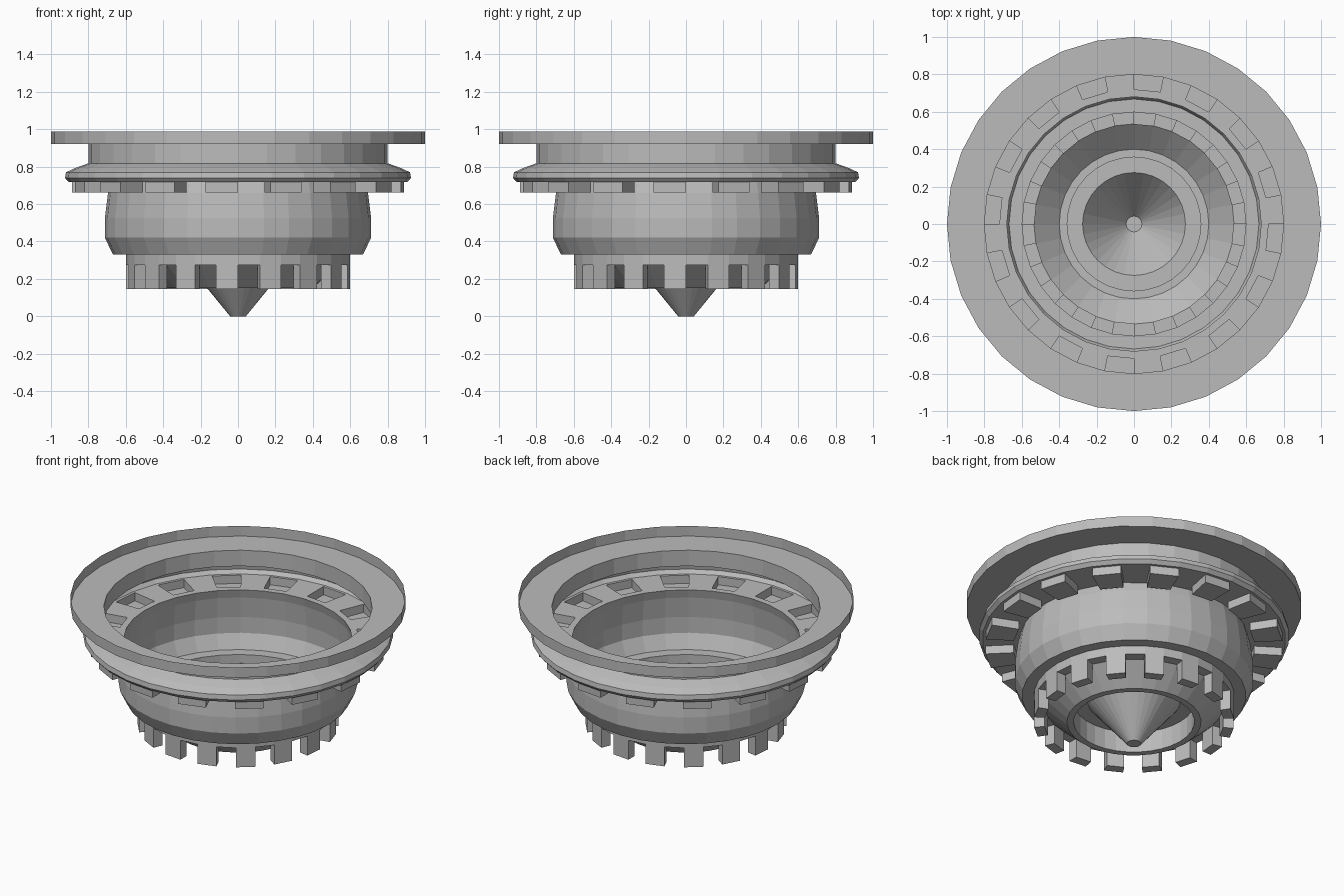
import bpy
import bmesh
from math import cos, sin, tau
from mathutils import Vector

if "Cube" in bpy.data.objects:
    bpy.data.objects.remove(bpy.data.objects["Cube"])

SIDES = 32

grey = bpy.data.materials.new("plain grey")
grey.diffuse_color = (0.5, 0.5, 0.5, 1)
grey.use_nodes = True
grey.node_tree.nodes["Principled BSDF"].inputs["Base Color"].default_value = grey.diffuse_color


def lathe(name, profile, cap=False, pocket=None):
    """Revolve (radius, z) points into an open thin shell.
    pocket = (profile segment, inset, depth): sunken box in every second facet."""
    bm = bmesh.new()
    rings = [[bm.verts.new((r * cos(tau * i / SIDES), r * sin(tau * i / SIDES), z))
              for i in range(SIDES)] for r, z in profile]
    picked = []
    for k, (hi, lo) in enumerate(zip(rings, rings[1:])):
        for i in range(SIDES):
            j = (i + 1) % SIDES
            face = bm.faces.new((lo[i], lo[j], hi[j], hi[i]))
            if pocket and k == pocket[0] and i % 2:
                picked.append(face)
    if cap:
        bm.faces.new(rings[-1][::-1])
    if pocket:
        _, inset, depth = pocket
        if inset:
            bmesh.ops.inset_individual(bm, faces=picked, thickness=inset)
        for face in bmesh.ops.extrude_discrete_faces(bm, faces=picked)["faces"]:
            bmesh.ops.translate(bm, verts=face.verts, vec=Vector((0, 0, -depth)))
    mesh = bpy.data.meshes.new(name)
    bm.to_mesh(mesh)
    bm.free()
    mesh.materials.append(grey)
    obj = bpy.data.objects.new(name, mesh)
    bpy.context.collection.objects.link(obj)
    return obj


# Wide upper flange with upright rim, and the neck below it
lathe("rim_flange", [(1, 0.989), (1, 0.922), (0.80, 0.922), (0.80, 0.818)])

# Hollow rounded bead with a flat floor carrying the row of block pockets
lathe("bead_ring",
      [(0.80, 0.818), (0.87, 0.793), (0.92, 0.77), (0.925, 0.74), (0.905, 0.717),
       (0.888, 0.717), (0.72, 0.717), (0.68, 0.717)],
      pocket=(5, 0, 0.054))

# Swollen barrel wall
lathe("barrel", [(0.68, 0.717), (0.695, 0.66), (0.712, 0.525), (0.712, 0.42),
                 (0.668, 0.33), (0.598, 0.33), (0.598, 0.273)])

# Lower ledge with narrow hanging teeth
lathe("tooth_ring", [(0.598, 0.273), (0.535, 0.273)], pocket=(0, 0.018, 0.128))

# Sloping bowl, inner rim wall and raised shelf
lathe("bowl", [(0.535, 0.273), (0.40, 0.15), (0.36, 0.15), (0.36, 0.285), (0.275, 0.285)])

# Central cone with small flat tip
lathe("cone_tip", [(0.275, 0.285), (0.042, 0)], cap=True)
